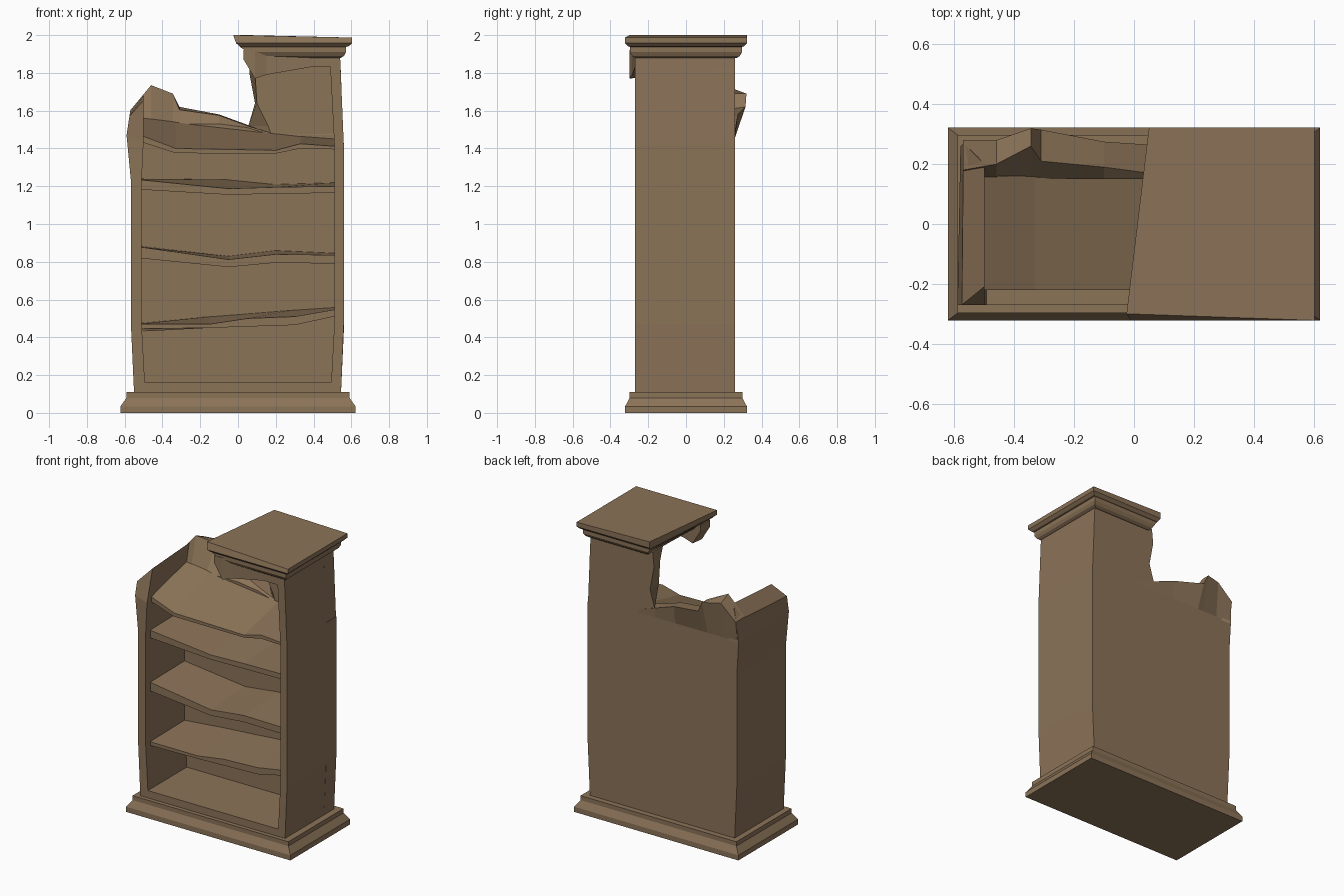
import bpy, bmesh

wood = bpy.data.materials.new("worn brown wood")
wood.diffuse_color = (0.26, 0.172, 0.097, 1)


def loft(name, sections):
    """Skin a list of equal-length point loops and cap both ends."""
    bm = bmesh.new()
    rings = [[bm.verts.new(p) for p in s] for s in sections]
    n = len(rings[0])
    for a, b in zip(rings, rings[1:]):
        for i in range(n):
            j = (i + 1) % n
            bm.faces.new((a[i], a[j], b[j], b[i]))
    bm.faces.new(rings[0][::-1])
    bm.faces.new(rings[-1])
    bmesh.ops.recalc_face_normals(bm, faces=bm.faces)
    me = bpy.data.meshes.new(name)
    bm.to_mesh(me)
    bm.free()
    me.materials.append(wood)
    ob = bpy.data.objects.new(name, me)
    bpy.context.collection.objects.link(ob)
    return ob


def rect(x0, x1, y0, y1, z):
    return [(x0, y0, z), (x1, y0, z), (x1, y1, z), (x0, y1, z)]


# Stepped plinth
loft("plinth", [rect(-w, w, -d, d, z) for w, d, z in
     [(.622, .322, 0), (.622, .322, .035), (.59, .298, .08), (.59, .298, .11)]])

# Floor board
loft("floor_board", [rect(-.5, .5, -.27, .2, z) for z in (.1, .16)])

# Right wall, slightly bowed
loft("right_wall", [rect(a, b, -.27, .26, z) for a, b, z in
     [(.49, .545, .1), (.51, .56, .47), (.51, .56, 1.42), (.485, .54, 1.9)]])

# Left wall with a splintered, slanting top
loft("left_wall", [rect(a, b, -.27, .26, z) for a, b, z in
     [(-.55, -.49, .1), (-.567, -.51, .47), (-.567, -.51, 1.23)]] + [
     [(-.59, -.27, 1.47), (-.5, -.27, 1.44), (-.5, .26, 1.45), (-.58, .26, 1.45)],
     [(-.575, -.27, 1.57), (-.5, -.21, 1.655), (-.5, .2, 1.68), (-.57, .27, 1.6)]])

# Back panel, intact part
loft("back_panel", [rect(-w, w, .15, .26, z) for w, z in
     [(.545, .1), (.562, .47), (.562, 1.43)]])

# Back panel, torn edge: x, front y, front z, rear y, rear z
torn = [(-.572, .18, 1.60, .28, 1.60), (-.46, .2, 1.735, .28, 1.70),
        (-.345, .26, 1.69, .32, 1.69), (-.31, .21, 1.605, .315, 1.62),
        (-.1, .19, 1.575, .275, 1.58), (.05, .17, 1.52, .265, 1.525),
        (.18, .155, 1.48, .26, 1.48), (.55, .15, 1.48, .26, 1.48)]
loft("torn_back", [[(x, .15, 1.42), (x, .15, min(1.53, zf - .01)), (x, yf, zf),
                    (x, yr, zr), (x, .26, 1.46), (x, .26, 1.42)]
                   for x, yf, zf, yr, zr in torn])

# Back panel, upper right remnant
loft("upper_back", [[(a, .15, z), (r, .15, z), (r, .26, z), (b, .26, z)]
     for a, b, r, z in [(.18, .05, .553, 1.46), (.16, .055, .55, 1.52),
                        (.10, .09, .55, 1.64), (.09, .06, .545, 1.80),
                        (.07, .07, .538, 1.90)]])

# Broken header board below the crown: x, front y, bottom z
loft("broken_header", [[(x, y, zb), (x, y, 1.92), (x, -.2, 1.92), (x, -.2, zb + .01)]
     for x, y, zb in [(.03, -.30, 1.87), (.09, -.30, 1.77), (.15, -.285, 1.79),
                      (.38, -.27, 1.83), (.54, -.27, 1.83)]])

# Crown moulding, snapped off on the left: front-left x, back-left x, right x, depth, z
crown = [[(a, -d, z), (r, -d, z), (r, d, z), (b, d, z)] for a, b, r, d, z in
         [(.08, .10, .545, .27, 1.88), (.07, .09, .562, .285, 1.89),
          (.05, .08, .572, .297, 1.91), (.01, .06, .572, .297, 1.938),
          (.01, .06, .585, .305, 1.94), (-.01, .05, .603, .322, 1.957)]]
crown.append([(-.025, -.30, 2.0), (.603, -.322, 1.987),
              (.603, .322, 1.987), (.05, .322, 2.0)])
loft("crown", crown)

# Warped shelves: x, front bottom z, front top z, rear top z
shelves = {
    "shelf_1": [(-.53, .445, .47, .475), (-.15, .45, .47, .51), (.05, .457, .5, .525),
                (.3, .465, .51, .545), (.53, .515, .55, .56)],
    "shelf_2": [(-.53, .82, .88, .885), (-.05, .772, .812, .83),
                (.2, .795, .84, .86), (.53, .79, .835, .845)],
    "shelf_3": [(-.53, 1.183, 1.235, 1.24), (-.05, 1.155, 1.187, 1.235),
                (.2, 1.16, 1.195, 1.21), (.53, 1.165, 1.2, 1.22)],
    "shelf_4": [(-.53, 1.44, 1.475, 1.565), (-.33, 1.375, 1.40, 1.54),
                (.2, 1.373, 1.39, 1.48), (.33, 1.40, 1.425, 1.465),
                (.53, 1.395, 1.41, 1.45)],
}
for name, pts in shelves.items():
    loft(name, [[(x, -.22, zb), (x, -.22, zt), (x, .16, zr), (x, .16, zr - .045)]
                for x, zb, zt, zr in pts])
